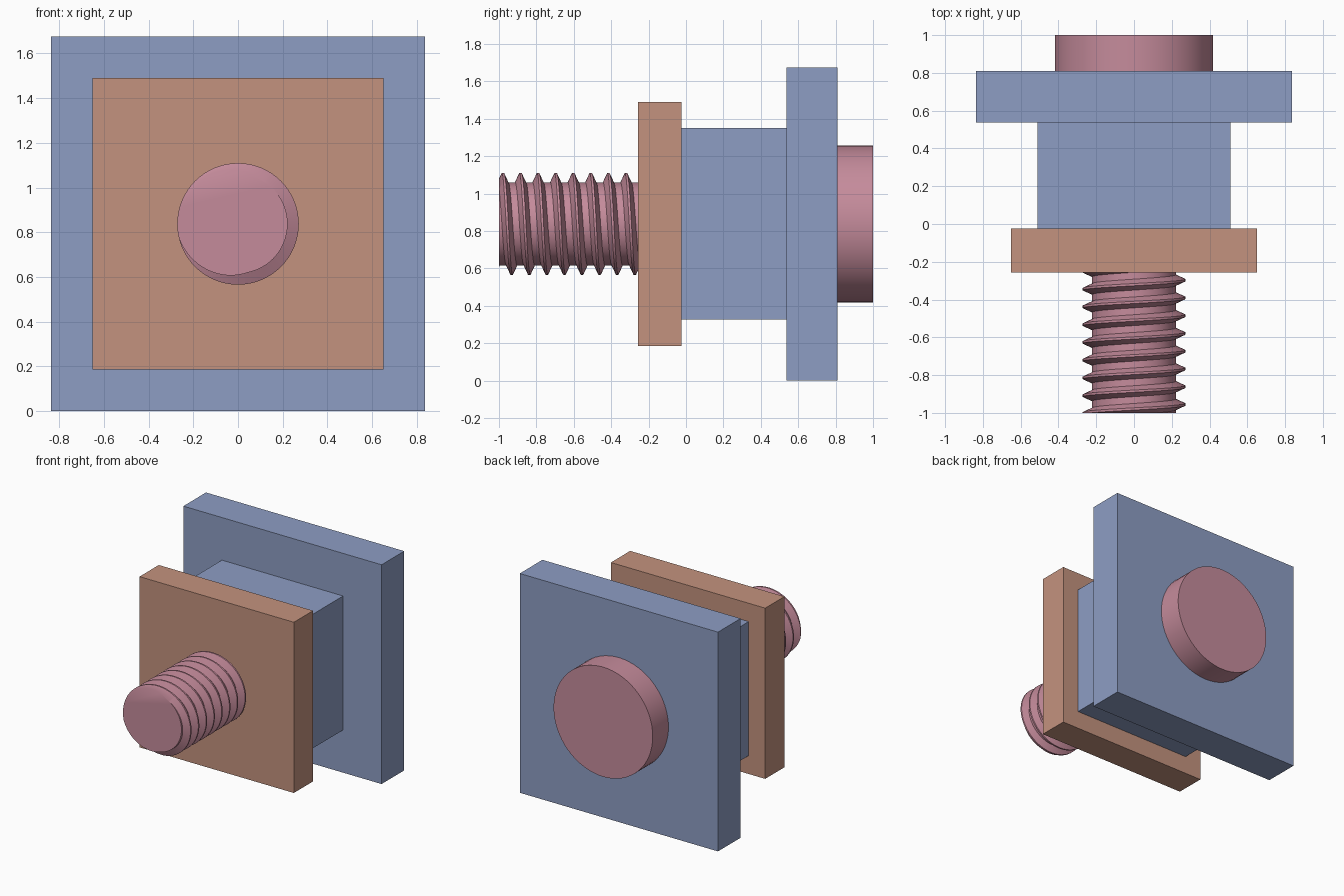
import bpy, bmesh
from math import sin, cos, pi, radians
from mathutils import Matrix, Vector

if "Cube" in bpy.data.objects:
    bpy.data.objects.remove(bpy.data.objects["Cube"])

CZ = 0.8375          # height of the bolt axis
PITCH = 0.094        # thread pitch
CREST, ROOT = 0.272, 0.222
SEGS = 64


def material(name, rgb):
    mat = bpy.data.materials.new(name)
    mat.diffuse_color = (*rgb, 1)
    mat.use_nodes = True
    mat.node_tree.nodes["Principled BSDF"].inputs["Base Color"].default_value = mat.diffuse_color
    return mat


def finish(bm, name, mat, smooth=False):
    bmesh.ops.recalc_face_normals(bm, faces=bm.faces[:])
    mesh = bpy.data.meshes.new(name)
    bm.to_mesh(mesh)
    bm.free()
    ob = bpy.data.objects.new(name, mesh)
    bpy.context.collection.objects.link(ob)
    mesh.materials.append(mat)
    if smooth:
        bpy.ops.object.select_all(action='DESELECT')
        bpy.context.view_layer.objects.active = ob
        ob.select_set(True)
        bpy.ops.object.shade_smooth_by_angle(angle=radians(30))
    return ob


def square_plate(half, y0, y1):
    """Square plate centred on the bolt axis, spanning y0 to y1."""
    bm = bmesh.new()
    bmesh.ops.create_cube(bm, size=1, matrix=Matrix.Translation((0, (y0 + y1) / 2, CZ))
                          @ Matrix.Diagonal((2 * half, y1 - y0, 2 * half, 1)))
    return bm


def add_cylinder(bm, r, y0, y1):
    bmesh.ops.create_cone(bm, cap_ends=True, segments=SEGS, radius1=r, radius2=r, depth=y1 - y0,
                          matrix=Matrix.Translation((0, (y0 + y1) / 2, CZ))
                          @ Matrix.Rotation(pi / 2, 4, 'X'))


def add_thread(bm, y0, y1):
    """Right-handed helical thread, trimmed flat and capped at both ends."""
    profile = [(-0.006, CREST), (0.006, CREST), (0.029, ROOT), (0.065, ROOT)]
    n = len(profile)
    turns = int((y1 - y0) / PITCH) + 5
    start = y0 + 0.021 - 2 * PITCH      # crest phase at the top of the bolt
    rows = []
    for k in range(turns):
        for dy, r in profile:
            rows.append([bm.verts.new((r * sin(2 * pi * j / SEGS),
                                       start + dy + PITCH * (k + j / SEGS),
                                       CZ + r * cos(2 * pi * j / SEGS)))
                         for j in range(SEGS)])
    for i in range(len(rows) - n - 1):
        for j in range(SEGS):
            a, b = rows[i], rows[i + 1]
            # the last column joins the first one a full turn further on
            c, d = (b[j + 1], a[j + 1]) if j < SEGS - 1 else (rows[i + 1 + n][0], rows[i + n][0])
            bm.faces.new((a[j], b[j], c, d))
    for y, direction in ((y0, -1), (y1, 1)):
        cut = bmesh.ops.bisect_plane(bm, geom=bm.verts[:] + bm.edges[:] + bm.faces[:], dist=1e-6,
                                     plane_co=Vector((0, y, 0)), plane_no=Vector((0, direction, 0)),
                                     clear_outer=True)
        rim = [e for e in cut['geom_cut'] if isinstance(e, bmesh.types.BMEdge)]
        bmesh.ops.edgeloop_fill(bm, edges=rim)
    loose = [v for v in bm.verts if not v.link_faces]
    bmesh.ops.delete(bm, geom=loose, context='VERTS')


blue = material("flange_blue", (0.27, 0.34, 0.55))
orange = material("nut_orange", (0.55, 0.29, 0.21))
pink = material("bolt_pink", (0.56, 0.26, 0.33))

# Flange: square plate with a square boss pulled out of its front face
bm = square_plate(0.8375, 0.537, 0.81)
front = min(bm.faces, key=lambda f: f.calc_center_median().y)
bmesh.ops.inset_region(bm, faces=[front], thickness=0.8375 - 0.512, use_even_offset=True)
boss = bmesh.ops.extrude_discrete_faces(bm, faces=[front])['faces'][0]
for v in boss.verts:
    v.co.y = -0.025
finish(bm, "flange_block", blue)

# Square nut against the boss
finish(square_plate(0.652, -0.257, -0.025), "square_nut", orange)

# Bolt: threaded end, plain hidden shank, round head
bm = bmesh.new()
add_thread(bm, -1.0, -0.14)
add_cylinder(bm, ROOT, -0.14, 0.81)
add_cylinder(bm, 0.419, 0.81, 1.0)
finish(bm, "bolt", pink, smooth=True)
